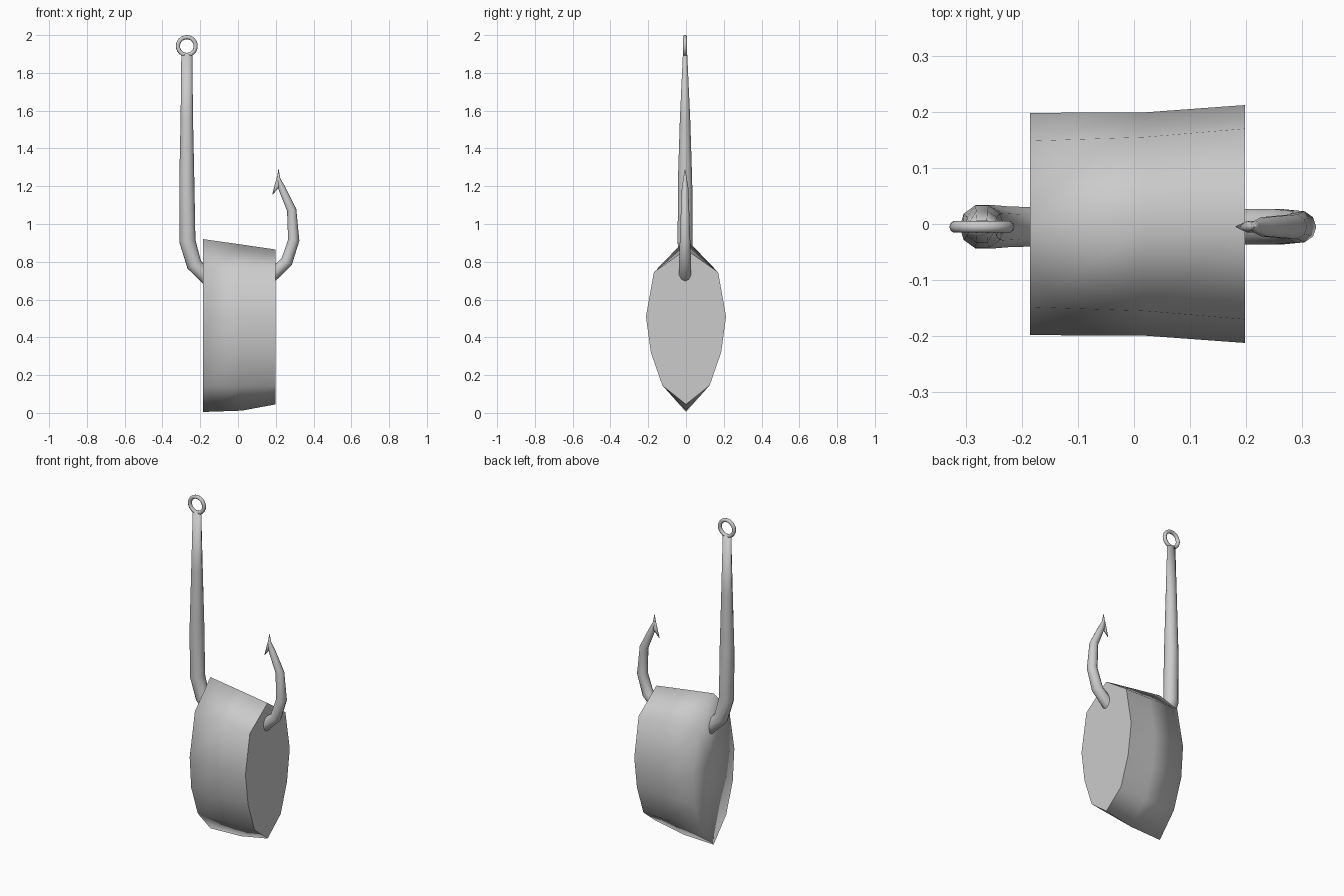
import bpy, bmesh, math
from mathutils import Vector

old = bpy.data.objects.get("Cube")
if old:
    bpy.data.objects.remove(old)

grey = bpy.data.materials.new("plain_grey")
grey.use_nodes = True
colour = (0.6, 0.6, 0.6, 1)
grey.diffuse_color = colour
grey.node_tree.nodes["Principled BSDF"].inputs["Base Color"].default_value = colour

HOOK_Y = -0.005


def finish(name, bm):
    bmesh.ops.recalc_face_normals(bm, faces=bm.faces)
    for face in bm.faces:
        face.smooth = True
    mesh = bpy.data.meshes.new(name)
    bm.to_mesh(mesh)
    bm.free()
    mesh.materials.append(grey)
    obj = bpy.data.objects.new(name, mesh)
    bpy.context.collection.objects.link(obj)
    return obj


def bridge(bm, rings):
    for a, b in zip(rings, rings[1:]):
        n = len(a)
        for i in range(n):
            bm.faces.new((a[i], a[(i + 1) % n], b[(i + 1) % n], b[i]))


def tube(name, stations, sides=10):
    """Sweep an oval along (x, z, in-plane radius, sideways radius) stations."""
    bm = bmesh.new()
    points = [Vector((s[0], HOOK_Y, s[1])) for s in stations]
    rings = []
    for i, (x, z, across, side) in enumerate(stations):
        before = points[max(i - 1, 0)]
        after = points[min(i + 1, len(points) - 1)]
        into = (points[i] - before).normalized()
        out = (after - points[i]).normalized()
        normal = Vector((0, 1, 0)).cross(into + out).normalized()
        ring = []
        for k in range(sides):
            a = math.tau * k / sides
            ring.append(bm.verts.new(points[i] + normal * across * math.cos(a)
                                     + Vector((0, side * math.sin(a), 0))))
        rings.append(ring)
    bridge(bm, rings)
    bm.faces.new(rings[0])
    bm.faces.new(rings[-1])
    return finish(name, bm)


# Bait chunk: pointed oval sections along x; each is top, four half-widths, bottom
sections = [
    (-0.185, 0.92, [(0.148, 0.768), (0.198, 0.51), (0.183, 0.32), (0.12, 0.14)], 0.005),
    (0.02, 0.891, [(0.155, 0.757), (0.199, 0.51), (0.183, 0.32), (0.12, 0.14)], 0.012),
    (0.198, 0.865, [(0.17, 0.745), (0.212, 0.51), (0.186, 0.32), (0.125, 0.145)], 0.045),
]
bm = bmesh.new()
rings = []
for x, top, half, bottom in sections:
    outline = [(0, top)] + half + [(0, bottom)] + [(-y, z) for y, z in reversed(half)]
    rings.append([bm.verts.new((x, y, z)) for y, z in outline])
bridge(bm, rings)

# Flat cut end with a crisp rim, and a softly dished end opposite
cut = bm.faces.new(rings[-1])
for edge in cut.edges:
    edge.smooth = False
centre = bm.verts.new((-0.16, 0, 0.48))
for i, v in enumerate(rings[0]):
    bm.faces.new((v, rings[0][i - 1], centre))
finish("bait_chunk", bm)

# Hook: shank, bend hidden in the bait, and rising point
tube("hook_shank_and_bend", [
    (-0.271, 1.90, 0.029, 0.012),
    (-0.271, 1.55, 0.033, 0.029),
    (-0.271, 1.22, 0.040, 0.040),
    (-0.268, 0.91, 0.043, 0.041),
    (-0.232, 0.785, 0.041, 0.038),
    (-0.15, 0.70, 0.038, 0.036),
    (0.0, 0.65, 0.036, 0.035),
    (0.15, 0.70, 0.036, 0.034),
    (0.258, 0.80, 0.032, 0.033),
    (0.295, 0.915, 0.030, 0.029),
    (0.284, 1.075, 0.025, 0.023),
    (0.232, 1.19, 0.019, 0.018),
    (0.215, 1.24, 0.009, 0.010),
    (0.214, 1.29, 0.001, 0.001),
])

# Barb sweeping back from the point
tube("hook_barb", [
    (0.215, 1.265, 0.004, 0.005),
    (0.209, 1.205, 0.015, 0.012),
    (0.182, 1.155, 0.001, 0.001),
], 6)

# Line eye at the top of the shank
bpy.ops.mesh.primitive_torus_add(
    major_segments=24, minor_segments=10, major_radius=0.047, minor_radius=0.011,
    location=(-0.271, HOOK_Y, 1.942), rotation=(math.pi / 2, 0, 0))
eye = bpy.context.object
eye.name = "hook_eye"
eye.data.materials.append(grey)
bpy.ops.object.shade_smooth_by_angle(angle=math.radians(60))
